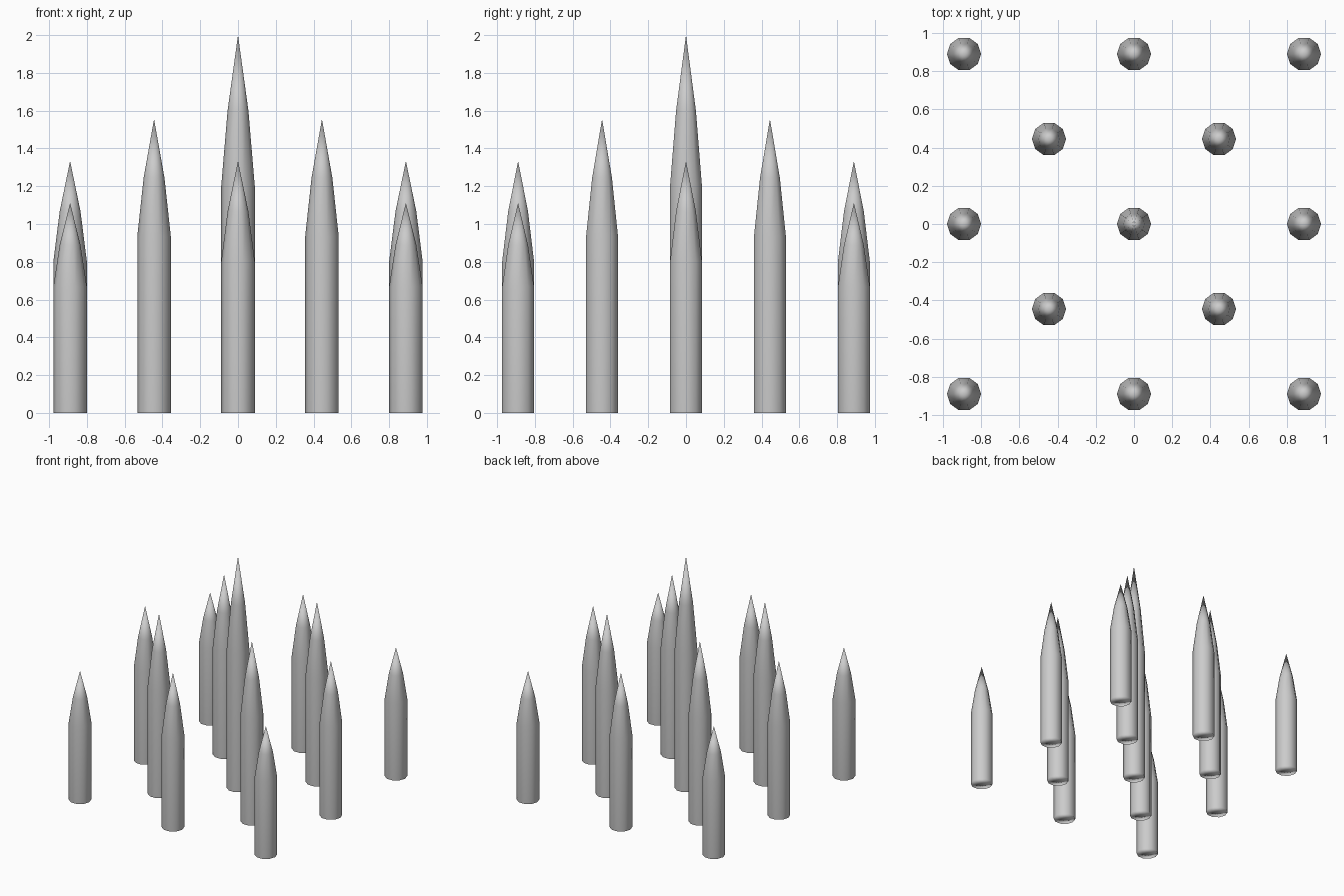
import bpy, bmesh, math

if "Cube" in bpy.data.objects:
    bpy.data.objects.remove(bpy.data.objects["Cube"])

U = 2 / 9            # layout module
SIDES = 10
R = 0.4 * U


def spike(name, x, y, height):
    """Ten-sided pillar with a two-stage pointed top, closed at the base."""
    bm = bmesh.new()
    rings = []
    for r, z in [(R, 0), (R, 0.6 * height), (0.62 * R, 0.8 * height)]:
        rings.append([bm.verts.new((r * math.cos(math.tau * i / SIDES),
                                    r * math.sin(math.tau * i / SIDES), z))
                      for i in range(SIDES)])
    base = bm.verts.new((0, 0, 0))
    tip = bm.verts.new((0, 0, height))
    for i in range(SIDES):
        j = (i + 1) % SIDES
        for lo, hi in zip(rings, rings[1:]):
            bm.faces.new((lo[i], lo[j], hi[j], hi[i]))
        bm.faces.new((rings[-1][i], rings[-1][j], tip))
        bm.faces.new((rings[0][j], rings[0][i], base))
    for f in bm.faces:
        f.smooth = True
    mesh = bpy.data.meshes.new(name)
    bm.to_mesh(mesh)
    bm.free()
    ob = bpy.data.objects.new(name, mesh)
    ob.location = (x, y, 0)
    bpy.context.collection.objects.link(ob)
    # large side faces dominate the smooth shading
    ob.modifiers.new("weighted_normals", 'WEIGHTED_NORMAL')


# centre spike
spike("centre_spike", 0, 0, 9 * U)

# inner diagonal and outer corner spikes
for sx in (-1, 1):
    for sy in (-1, 1):
        spike("inner_spike", sx * 2 * U, sy * 2 * U, 7 * U)
        spike("corner_spike", sx * 4 * U, sy * 4 * U, 5 * U)

# spikes at the middle of each edge
for sx, sy in ((1, 0), (-1, 0), (0, 1), (0, -1)):
    spike("edge_spike", sx * 4 * U, sy * 4 * U, 6 * U)
